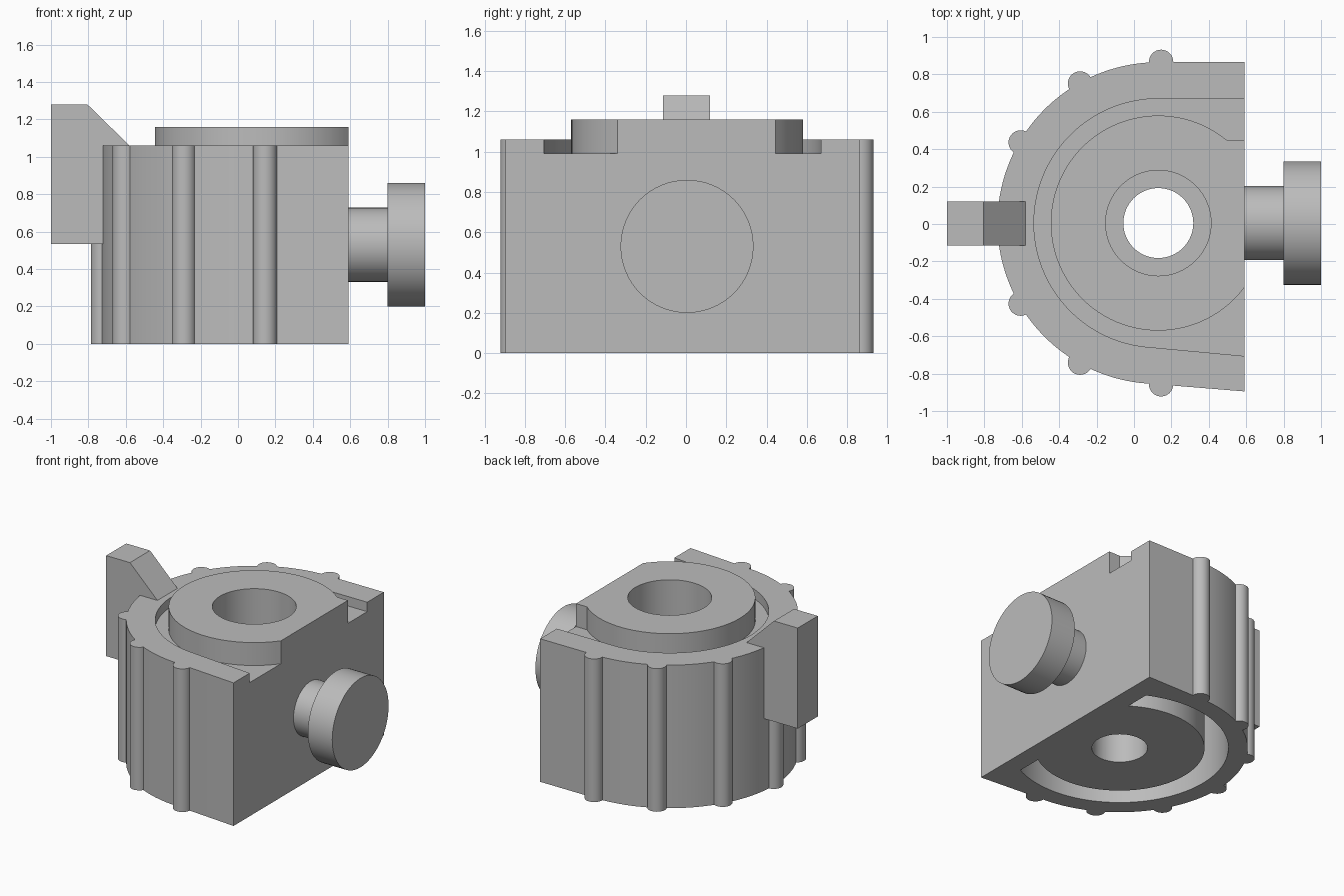
import bpy, bmesh
from math import sin, cos, acos, radians, degrees, pi
from mathutils import Matrix, Vector

if "Cube" in bpy.data.objects:
    bpy.data.objects.remove(bpy.data.objects["Cube"])

grey = bpy.data.materials.new("plain grey")
grey.use_nodes = True
COLOUR = (0.5, 0.5, 0.5, 1)
grey.diffuse_color = COLOUR
grey.node_tree.nodes["Principled BSDF"].inputs["Base Color"].default_value = COLOUR

CX, CY = 0.13, 0.005      # axis of the housing
FLAT = 0.59               # flat side face


def arc(r, start, end, n=72, cx=CX, cy=CY):
    """Points along an arc, angles in degrees."""
    return [(cx + r * cos(radians(start + (end - start) * i / n)),
             cy + r * sin(radians(start + (end - start) * i / n))) for i in range(n + 1)]


def circle(r, n=64, cx=CX, cy=CY):
    return arc(r, 0, 360, n, cx, cy)[:-1]


def prism(name, outline, low, high, matrix=Matrix()):
    """Extrude a flat outline along its local z axis."""
    bm = bmesh.new()
    face = bm.faces.new([bm.verts.new((x, y, low)) for x, y in outline])
    top = bmesh.ops.extrude_face_region(bm, geom=[face])
    verts = [g for g in top["geom"] if isinstance(g, bmesh.types.BMVert)]
    bmesh.ops.translate(bm, verts=verts, vec=(0, 0, high - low))
    bm.transform(matrix)
    bmesh.ops.recalc_face_normals(bm, faces=bm.faces)
    mesh = bpy.data.meshes.new(name)
    bm.to_mesh(mesh)
    bm.free()
    mesh.materials.append(grey)
    obj = bpy.data.objects.new(name, mesh)
    bpy.context.collection.objects.link(obj)
    return obj


def activate(obj):
    bpy.ops.object.select_all(action='DESELECT')
    obj.select_set(True)
    bpy.context.view_layer.objects.active = obj


def cut(obj, outline, low, high):
    """Subtract a prism from an object."""
    cutter = prism("cutter", outline, low, high)
    mod = obj.modifiers.new("cut", 'BOOLEAN')
    mod.operation, mod.solver, mod.object = 'DIFFERENCE', 'EXACT', cutter
    activate(obj)
    bpy.ops.object.modifier_apply(modifier=mod.name)
    bpy.data.objects.remove(cutter)


def smooth(obj):
    activate(obj)
    bpy.ops.object.shade_smooth_by_angle(angle=radians(30))


# Housing: round back, straight flanks running to a flat side
housing = prism("housing", arc(0.86, 90, 264) + [(FLAT, -0.895), (FLAT, CY + 0.86)], 0, 1.06)

# Groove around the raised disc, open at the flat side
cut(housing, arc(0.665, 90, 264) + [(0.7, -0.716), (0.7, CY + 0.665)], 0.99, 1.3)

# Stepped bore through the middle
cut(housing, circle(0.282), 0.5, 1.3)
cut(housing, circle(0.187), -0.1, 0.6)

# Deep ring-shaped recess in the underside, stopping short of the flat side
outer, inner = 0.73, 0.57
a_out, a_in = (degrees(acos((0.45 - CX) / r)) for r in (outer, inner))
cut(housing, arc(outer, a_out, 360 - a_out) + arc(inner, 360 - a_in, a_in), -0.1, 0.8)
smooth(housing)

# Raised disc, trimmed by the flat side
disc_r = 0.575
edge = degrees(acos((FLAT - CX) / disc_r))
shoulder = degrees(acos((0.5 - CX) / disc_r))
disc_outline = arc(disc_r, shoulder, 360 - edge)
disc = prism("raised_disc", disc_outline + [(FLAT, disc_outline[0][1])], 0.99, 1.16)
cut(disc, circle(0.282), 0.9, 1.3)
smooth(disc)

# Grip ribs around the wall; the middle one ends beneath the tab
for i, angle in enumerate(range(90, 271, 30)):
    t = radians(angle)
    top = 0.54 if angle == 180 else 1.06
    outline = circle(0.065, 32, 0.145 + 0.867 * cos(t), CY + 0.862 * sin(t))
    # trim the inner half so ribs stay inside the wall
    smooth(prism(f"grip_rib_{i + 1}", outline, 0, top))

# Tab with a sloped top
tab = [(-1, 0.535), (-0.7, 0.535), (-0.7, 1.0), (-0.58, 1.0), (-0.58, 1.06), (-0.805, 1.28), (-1, 1.28)]
prism("tab", tab, -0.12, 0.115, Matrix.Rotation(pi / 2, 4, 'X'))

# Knob on the flat side
side = Matrix.Translation(Vector((0, CY, 0.53))) @ Matrix.Rotation(pi / 2, 4, 'Y')
smooth(prism("knob_shaft", circle(0.198, 64, 0, 0), FLAT - 0.02, 0.81, side))
smooth(prism("knob_head", circle(0.33, 64, 0, 0), 0.8, 1.0, side))
